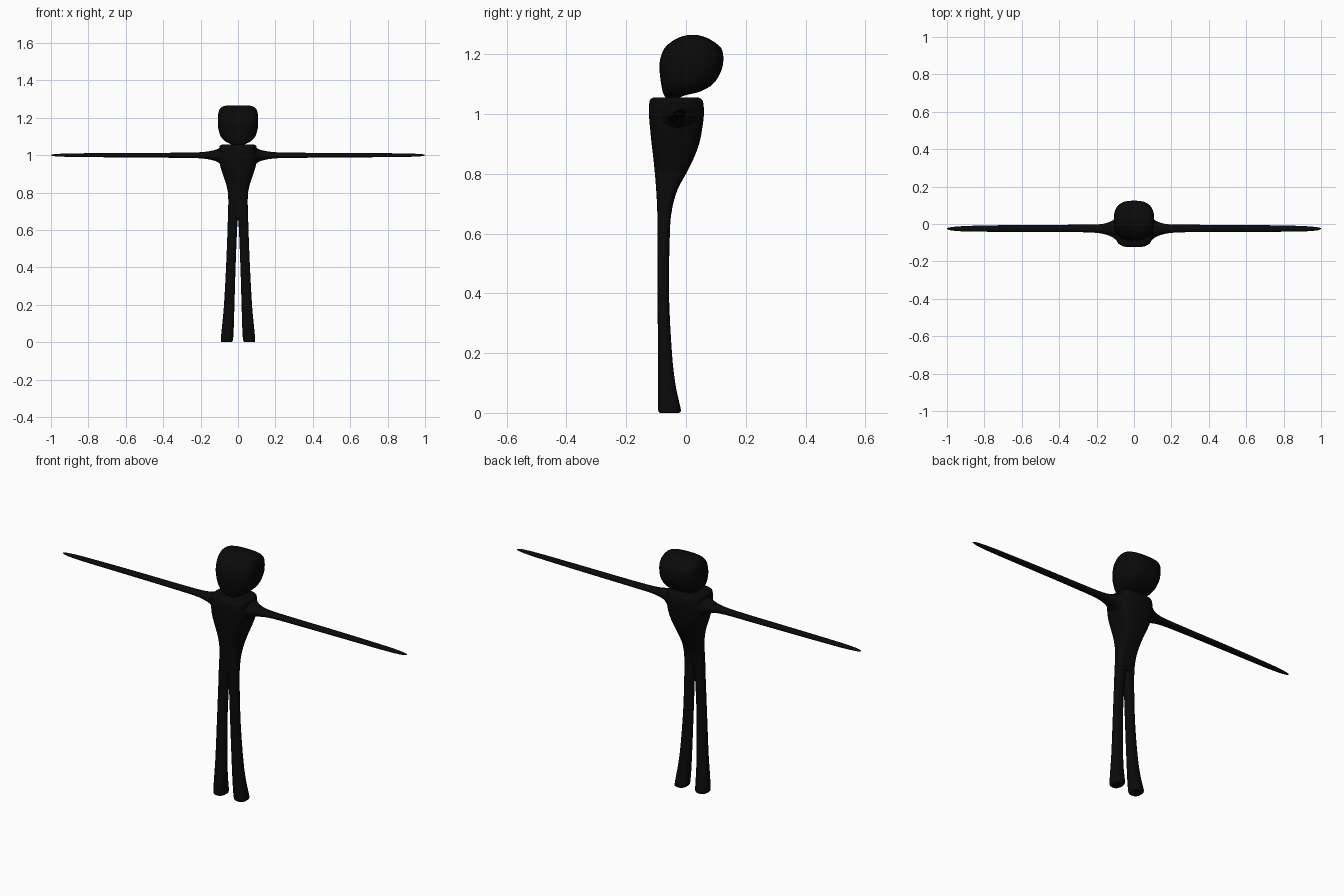
import bpy
import math
from mathutils import Vector

old = bpy.data.objects.get("Cube")
if old:
    bpy.data.objects.remove(old, do_unlink=True)

black = bpy.data.materials.new("matte black")
black.use_nodes = True
COLOUR = (0.003, 0.003, 0.003, 1)
black.diffuse_color = COLOUR
shader = black.node_tree.nodes["Principled BSDF"]
shader.inputs["Base Color"].default_value = COLOUR
shader.inputs["Roughness"].default_value = 0.9


def smooth_path(rows, steps):
    """Catmull-Rom interpolation through the section rows."""
    rows = [Vector(r) for r in rows]
    out = []
    for i in range(len(rows) - 1):
        a, b, c, d = (rows[max(i - 1, 0)], rows[i], rows[i + 1],
                      rows[min(i + 2, len(rows) - 1)])
        for s in range(steps):
            t = s / steps
            out.append(0.5 * (2 * b + (c - a) * t + (2 * a - 5 * b + 4 * c - d) * t * t
                              + (3 * b - a - 3 * c + d) * t ** 3))
    return out + [rows[-1]]


def loft(name, rows, power, place, sides=32, steps=4):
    """Skin rounded sections (position, u min, u max, v min, v max)."""
    verts, faces = [], []
    sections = smooth_path(rows, steps)
    for p, u0, u1, v0, v1 in sections:
        for k in range(sides):
            a = math.tau * k / sides
            c, s = math.cos(a), math.sin(a)
            u = (u0 + u1) / 2 + (u1 - u0) / 2 * math.copysign(abs(c) ** (2 / power), c)
            v = (v0 + v1) / 2 + (v1 - v0) / 2 * math.copysign(abs(s) ** (2 / power), s)
            verts.append(place(p, u, v))
    for i in range(len(sections) - 1):
        for k in range(sides):
            n = (k + 1) % sides
            faces.append((i * sides + k, i * sides + n,
                          (i + 1) * sides + n, (i + 1) * sides + k))
    last = (len(sections) - 1) * sides
    faces.append(tuple(reversed(range(sides))))
    faces.append(tuple(range(last, last + sides)))
    mesh = bpy.data.meshes.new(name)
    mesh.from_pydata(verts, [], faces)
    mesh.materials.append(black)
    obj = bpy.data.objects.new(name, mesh)
    bpy.context.collection.objects.link(obj)
    bpy.ops.object.select_all(action="DESELECT")
    obj.select_set(True)
    bpy.context.view_layer.objects.active = obj
    bpy.ops.object.mode_set(mode="EDIT")
    bpy.ops.mesh.select_all(action="SELECT")
    bpy.ops.mesh.normals_make_consistent(inside=False)
    bpy.ops.object.mode_set(mode="OBJECT")
    bpy.ops.object.shade_smooth_by_angle(angle=math.radians(50))
    return obj


def upright(p, u, v):
    return (u, v, p)


def centred(rows):
    return [(z, -w, w, back, front) for z, w, back, front in rows]


# Head: rounded box leaning towards +y, narrow at the neck
loft("head", centred([
    (1.050, 0.025, -0.065, -0.030), (1.062, 0.045, -0.073, -0.005),
    (1.075, 0.070, -0.078, 0.047), (1.10, 0.092, -0.083, 0.09),
    (1.14, 0.105, -0.088, 0.116), (1.18, 0.108, -0.087, 0.125),
    (1.22, 0.106, -0.072, 0.118), (1.245, 0.098, -0.044, 0.088),
    (1.258, 0.085, -0.018, 0.062), (1.265, 0.065, 0.01, 0.035),
]), 2.7, upright)

# Torso: broad shoulders narrowing to the hips
loft("torso", centred([
    (0.665, 0.054, -0.096, -0.049), (0.70, 0.053, -0.097, -0.043),
    (0.75, 0.052, -0.100, -0.027), (0.80, 0.054, -0.104, 0.0),
    (0.85, 0.065, -0.109, 0.025), (0.90, 0.082, -0.115, 0.044),
    (0.95, 0.097, -0.120, 0.054), (1.00, 0.101, -0.124, 0.060),
    (1.035, 0.100, -0.123, 0.058), (1.05, 0.097, -0.118, 0.052),
    (1.056, 0.088, -0.105, 0.038),
]), 3.2, upright)

LEG = [
    (0.0, 0.038, 0.086, -0.085, -0.025), (0.008, 0.028, 0.092, -0.093, -0.017),
    (0.05, 0.024, 0.089, -0.094, -0.026), (0.1, 0.022, 0.084, -0.094, -0.036),
    (0.2, 0.019, 0.075, -0.094, -0.047), (0.4, 0.013, 0.064, -0.095, -0.057),
    (0.6, 0.005, 0.056, -0.095, -0.054), (0.67, 0.0, 0.054, -0.096, -0.049),
    (0.72, 0.0, 0.05, -0.096, -0.042),
]
ARM = [
    (0.085, -0.095, 0.040, 0.945, 1.046), (0.10, -0.082, 0.029, 0.957, 1.038),
    (0.12, -0.068, 0.016, 0.968, 1.029), (0.16, -0.054, 0.002, 0.978, 1.020),
    (0.22, -0.046, -0.003, 0.984, 1.015), (0.35, -0.043, -0.004, 0.986, 1.013),
    (0.6, -0.042, -0.005, 0.988, 1.012), (0.85, -0.041, -0.009, 0.990, 1.010),
    (0.94, -0.038, -0.013, 0.992, 1.008), (0.985, -0.033, -0.018, 0.995, 1.005),
    (1.0, -0.027, -0.023, 0.999, 1.001),
]

# Limbs, mirrored left and right
for side, sign in (("left", 1), ("right", -1)):
    loft(side + "_leg", LEG, 2.6, lambda p, u, v: (sign * u, v, p), 24)
    loft(side + "_arm", ARM, 2.1, lambda p, u, v: (sign * p, u, v), 24)
